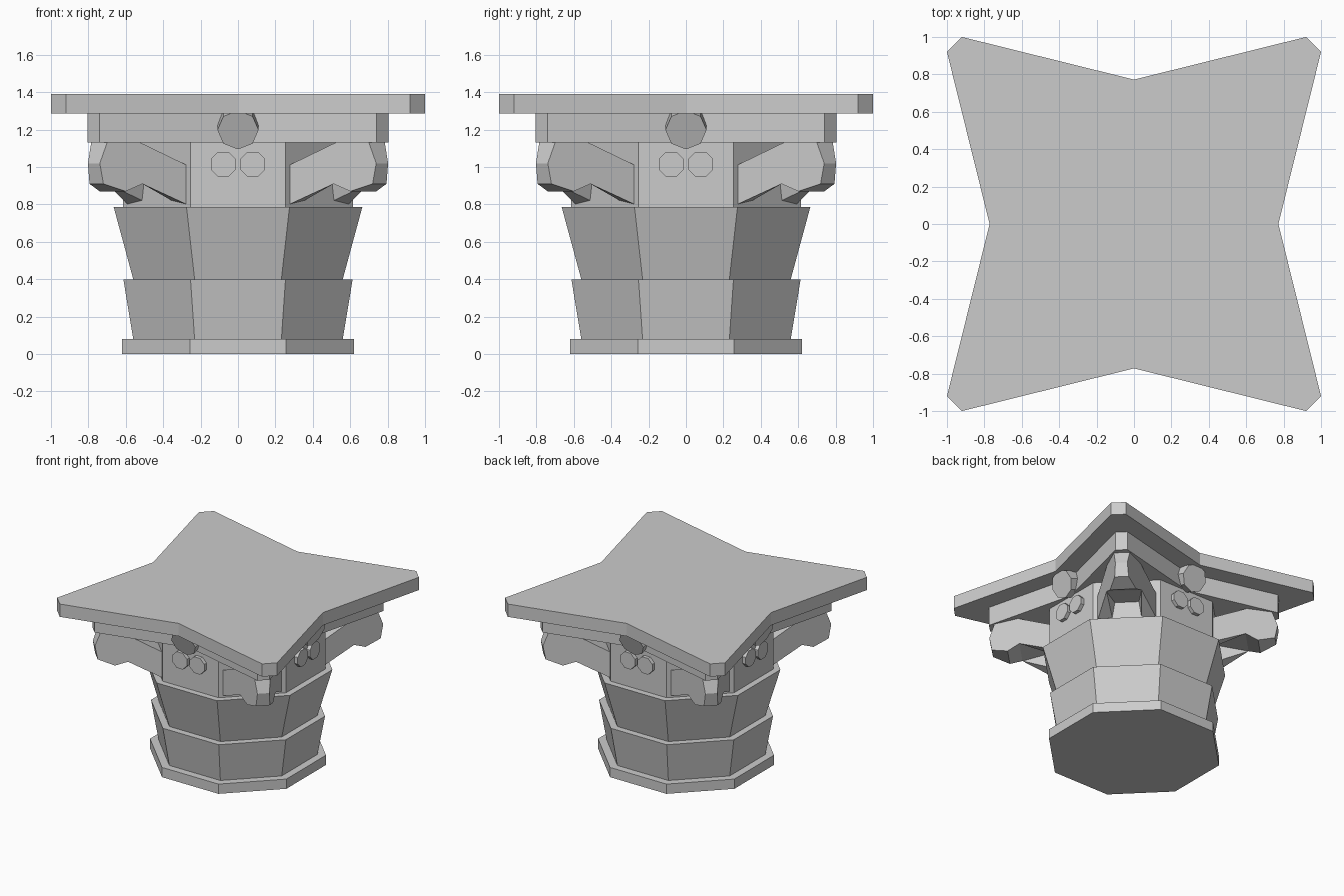
import bpy, bmesh, math
from mathutils import Matrix, Vector

if "Cube" in bpy.data.objects:
    bpy.data.objects.remove(bpy.data.objects["Cube"])

T = math.tan(math.pi / 8)


def make(name, verts, faces, turn=0):
    me = bpy.data.meshes.new(name)
    me.from_pydata(verts, [], faces)
    bm = bmesh.new()
    bm.from_mesh(me)
    bmesh.ops.recalc_face_normals(bm, faces=bm.faces)
    bmesh.ops.rotate(bm, verts=bm.verts, cent=(0, 0, 0), matrix=Matrix.Rotation(turn, 3, 'Z'))
    bm.to_mesh(me)
    bm.free()
    ob = bpy.data.objects.new(name, me)
    bpy.context.collection.objects.link(ob)
    return ob


def prism(name, low, high, turn=0):
    n = len(low)
    faces = [list(range(n)), list(range(n, 2 * n))]
    faces += [[i, (i + 1) % n, n + (i + 1) % n, n + i] for i in range(n)]
    return make(name, low + high, faces, turn)


def octagon(apothem, z):
    r = apothem / math.cos(math.pi / 8)
    return [(r * math.cos((i + .5) * math.pi / 4), r * math.sin((i + .5) * math.pi / 4), z) for i in range(8)]


def star(half, cut, mid, z):
    pts = []
    for k in range(4):
        m = Matrix.Rotation(k * math.pi / 2, 3, 'Z')
        pts += [tuple(m @ Vector(p)) for p in ((mid, 0, z), (half, cut, z), (cut, half, z))]
    return pts


# Octagonal bell: foot, two flaring leaf tiers, straight neck
for name, a0, a1, z0, z1 in (("foot_ring", .62, .62, 0, .08), ("lower_leaf_tier", .56, .613, .08, .40),
                             ("upper_leaf_tier", .56, .665, .40, .787), ("neck", .615, .615, .787, 1.13)):
    prism(name, octagon(a0, z0), octagon(a1, z1))

# Concave-sided slabs on top
prism("lower_slab", star(.805, .74, .62, 1.13), star(.805, .74, .62, 1.285))
prism("top_slab", star(1, .92, .772, 1.285), star(1, .92, .772, 1.39))


def disc(name, centre, radius, depth, tilt, phase, turn):
    # octagonal disc facing -y, tipped downward by tilt
    m = Matrix.Rotation(tilt, 3, 'X')
    rings = []
    for y in (depth, 0):
        rings.append([tuple(Vector(centre) + m @ Vector((radius * math.cos(a), y, radius * math.sin(a))))
                      for a in [(i + phase) * math.pi / 4 for i in range(8)]])
    prism(name, rings[0], rings[1], turn)


# Corner scroll: flat tapering sides, hollow underneath toward the neck
outline = [(.61, .80), (.61, 1.01), (.865, 1.13), (1.05, 1.13), (1.09, 1.02),
           (1.07, .91), (.947, .87), (.855, .91)]


def corner_scroll(turn):
    verts = []
    for s in (-1, 1):
        verts += [(r, s * (.22 - .372 * (r - .62)), z) for r, z in outline]
        verts += [(.61, s * .11, .82), (.61, s * .09, .95)]
    faces = [list(range(8)), list(range(10, 18))]
    faces += [[i, i + 1, i + 11, i + 10] for i in range(1, 7)]
    for o in (0, 10):
        faces += [[o, o + 7, o + 8], [o + 8, o + 7, o + 9]]
    faces += [[7, 17, 19, 9], [0, 8, 9, 19, 18, 10, 11, 1]]
    make("corner_scroll", verts, faces, turn)


for k in range(4):
    t = k * math.pi / 2
    corner_scroll(t + math.pi / 4)
    disc("rosette", (0, -.71, 1.198), .11, .14, math.radians(20), 0, t)
    for x in (-.079, .079):
        disc("small_scroll", (x, -.645, 1.015), .072, .06, 0, .5, t)
